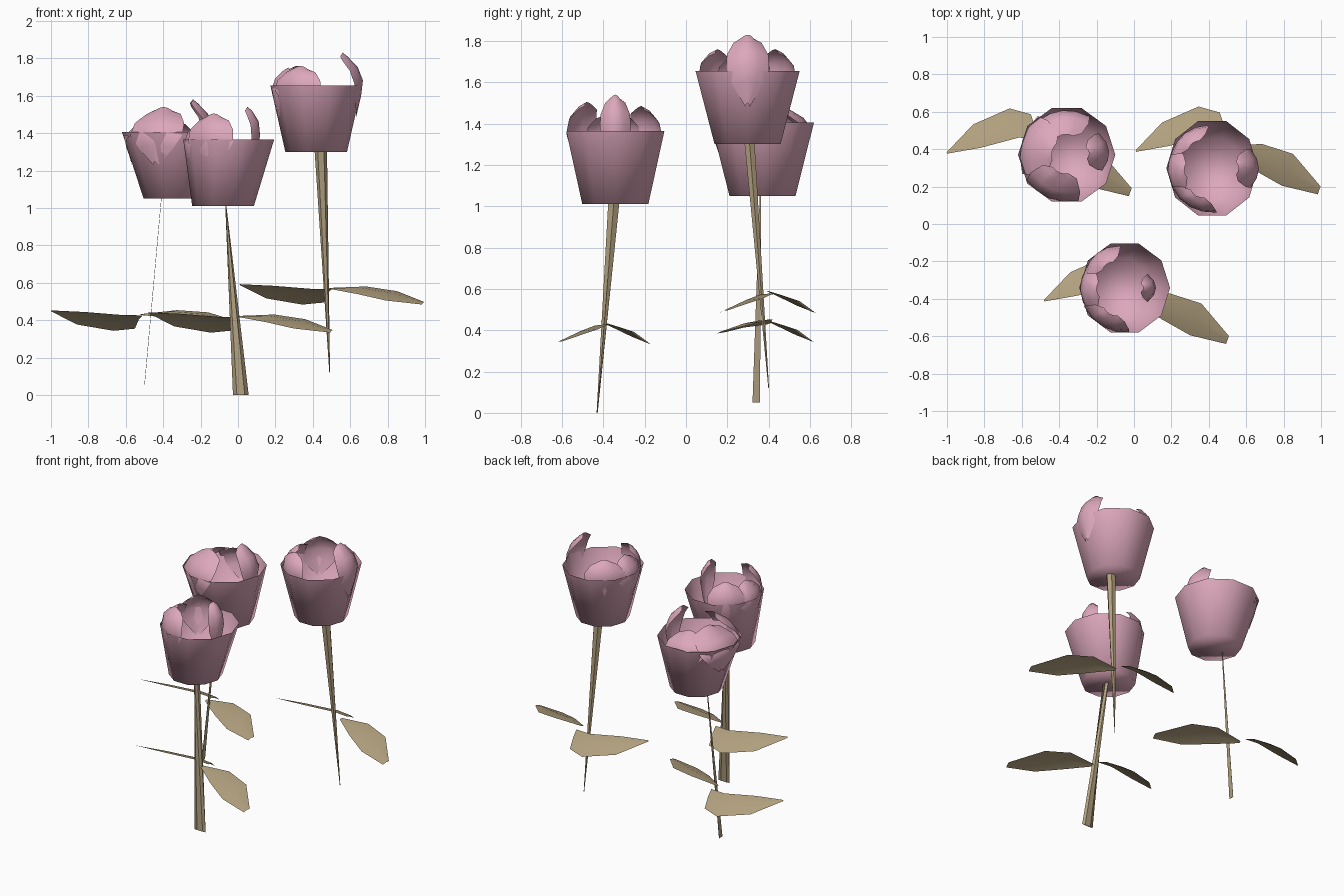
import bpy
import bmesh
from math import sin, cos, radians, tau
from mathutils import Vector

cube = bpy.data.objects.get("Cube")
if cube:
    bpy.data.objects.remove(cube, do_unlink=True)


def material(name, colour):
    m = bpy.data.materials.new(name)
    m.use_nodes = True
    m.diffuse_color = colour
    m.node_tree.nodes["Principled BSDF"].inputs["Base Color"].default_value = colour
    return m


PINK = material("dusty pink", (0.72, 0.39, 0.50, 1))
OLIVE = material("dry olive", (0.44, 0.35, 0.21, 1))


def loft(name, rows, mat, closed=False, cap=False, angle=50):
    """Skin rows of points into a strip or a closed tube."""
    bm = bmesh.new()
    rings = [[bm.verts.new(p) for p in row] for row in rows]
    n = len(rings[0])
    for a, b in zip(rings, rings[1:]):
        for i in range(n if closed else n - 1):
            j = (i + 1) % n
            bm.faces.new((a[i], a[j], b[j], b[i]))
    if cap:
        bm.faces.new(rings[0][::-1])
    mesh = bpy.data.meshes.new(name)
    bm.to_mesh(mesh)
    bm.free()
    mesh.materials.append(mat)
    ob = bpy.data.objects.new(name, mesh)
    bpy.context.collection.objects.link(ob)
    bpy.ops.object.select_all(action="DESELECT")
    ob.select_set(True)
    bpy.context.view_layer.objects.active = ob
    bpy.ops.object.shade_smooth_by_angle(angle=radians(angle))


def ring(c, rx, ry, n):
    return [Vector(c) + Vector((rx * cos(tau * i / n), ry * sin(tau * i / n), 0))
            for i in range(n)]


def petal(name, c, ang, half, top, out, tip):
    """Cupped petal: follows the wall past the rim, then curls inward."""
    rows = []
    low = 0.20
    a = radians(ang)
    shape = ((0, 0.1, 0.205), (0.3, 0.65, 0.228), (0.55, 1, 0.238),
             (0.77, 0.95, 0.14 + tip * 0.5), (0.94, 0.65, tip + 0.015),
             (1, 0.3, tip - 0.01))
    for t, w, r in shape:
        z = low + t * (top - low)
        row = []
        for u in (-1, -0.5, 0, 0.5, 1):
            side = u * w * half
            rad = r + out - 0.045 * u * u * w
            row.append(Vector(c) + Vector((rad * cos(a) - side * sin(a),
                                           rad * sin(a) + side * cos(a),
                                           z - 0.02 * u * u)))
        rows.append(row)
    loft(name, rows, PINK, angle=60)


def leaf(name, node, path, widths, across, end_lift):
    """Softly folded leaf along a path."""
    rows = []
    for i, (p, w) in enumerate(zip(path, widths)):
        mid = Vector(node) + Vector(p)
        mid.z += end_lift * i / (len(path) - 1)
        side = Vector(across) * w
        rib = Vector((0, 0, 0.016 * w))
        rows.append([mid - side, mid + rib, mid + side])
    loft(name, rows, OLIVE, angle=60)


# Shared leaf shapes, measured from the point where the leaves meet the stem
LEFT_PATH = ((-0.48, 0.0, 0.04), (-0.32, 0.09, 0.0), (-0.12, 0.16, -0.025),
             (-0.01, 0.14, -0.02))
RIGHT_PATH = ((0.0, 0.02, 0.02), (0.17, -0.03, 0.01), (0.33, -0.10, -0.02),
              (0.50, -0.21, -0.06))

# name, bloom centre and base height, base shift, rim half-widths, stem top and
# foot with their half-widths, leaf node, lift of the right leaf's end,
# petals (angle, half width, top, outset, tip radius)
PLANTS = (
    ("front", (-0.05, -0.342, 1.01), -0.03, (0.243, 0.25),
     (-0.065, -0.35, 1.01), (0.003, 0.031), (0.015, -0.43, 0), (0.042, 0.003),
     (0.0, -0.41, 0.40), 0.0,
     ((0, 0.075, 0.53, -0.07, 0.18), (128, 0.12, 0.475, 0, 0.17),
      (183, 0.13, 0.45, 0, 0.16), (240, 0.14, 0.495, 0, 0.17))),
    ("left", (-0.36, 0.37, 1.05), 0.02, (0.26, 0.262),
     (-0.41, 0.36, 1.05), (0.001, 0.004), (-0.50, 0.34, 0.05), (0.001, 0.021),
     (-0.52, 0.38, 0.41), 0.04,
     ((5, 0.10, 0.53, -0.01, 0.14), (95, 0.14, 0.43, 0, 0.12),
      (165, 0.16, 0.45, 0.01, 0.08), (248, 0.15, 0.49, 0.012, 0.10))),
    ("right", (0.418, 0.298, 1.30), 0.0, (0.245, 0.265),
     (0.443, 0.308, 1.30), (0.033, 0.028), (0.49, 0.40, 0.12), (0.002, 0.002),
     (0.49, 0.39, 0.55), 0.0,
     ((0, 0.105, 0.53, 0.012, 0.14), (128, 0.13, 0.46, 0, 0.18),
      (185, 0.13, 0.45, 0, 0.16), (240, 0.14, 0.46, 0, 0.18))),
)

for (name, c, shift, rim_r, top, top_r, foot, foot_r, node, lift,
     petals) in PLANTS:
    # Tapered cup
    base = Vector(c) + Vector((shift, 0, 0))
    rim = Vector(c) + Vector((0, 0, 0.355))
    loft(name + "_cup", [ring(base, 0.165, 0.168, 10), ring(rim, *rim_r, 10)],
         PINK, closed=True, cap=True, angle=120)
    # Petals around the rim
    for i, spec in enumerate(petals):
        petal(f"{name}_petal_{i + 1}", c, *spec)
    # Stem
    loft(name + "_stem", [ring(foot, *foot_r, 6), ring(top, *top_r, 6)],
         OLIVE, closed=True, cap=True)
    # Leaves
    leaf(name + "_left_leaf", node, LEFT_PATH, (0.05, 0.8, 1.0, 0.85),
         (-0.025, 0.078, -0.042), 0.0)
    leaf(name + "_right_leaf", node, RIGHT_PATH, (0.1, 0.8, 1.0, 0.25),
         (0.03, 0.085, 0.025), lift)
